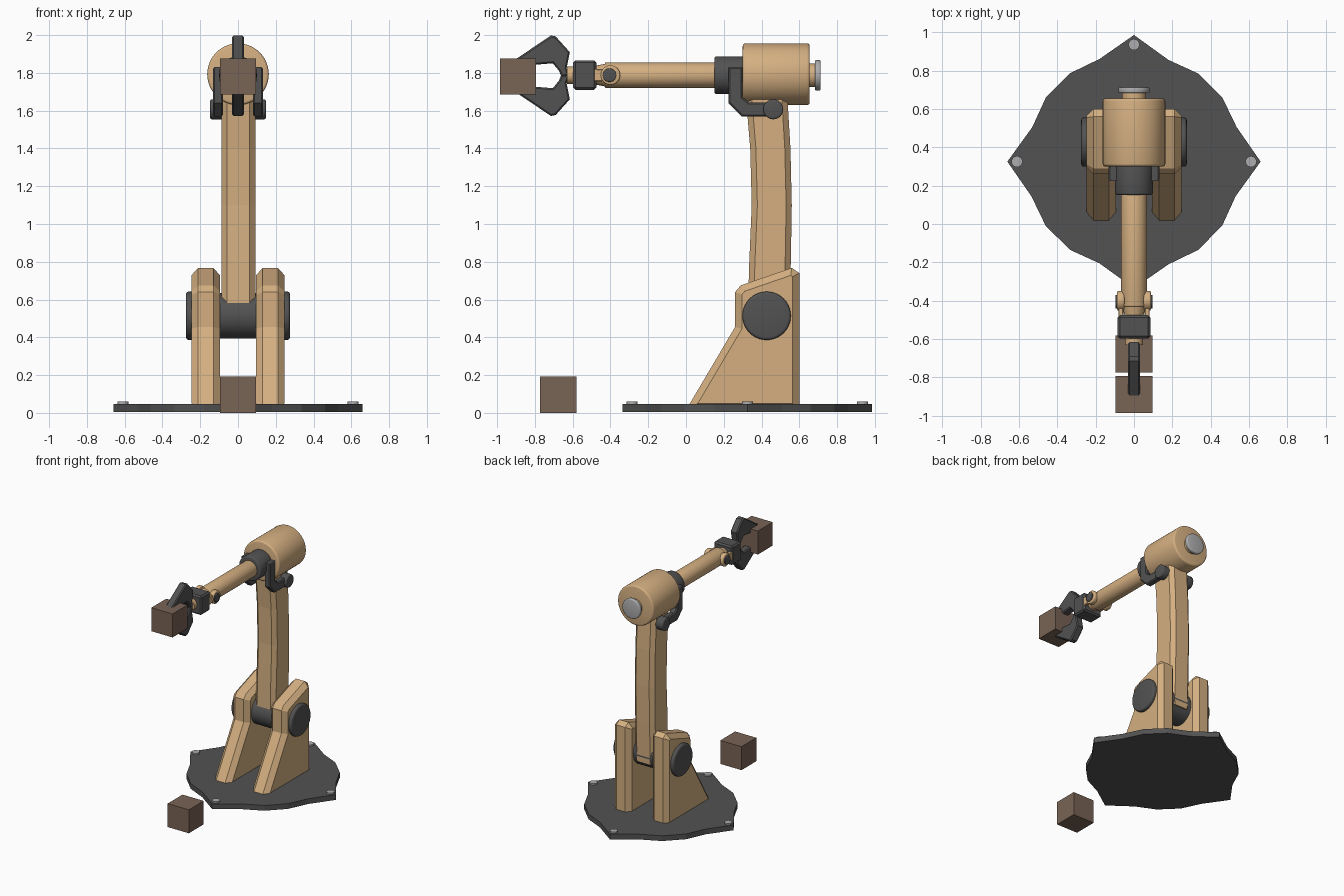
import bpy, bmesh, math
from mathutils import Matrix, Vector

if "Cube" in bpy.data.objects:
    bpy.data.objects.remove(bpy.data.objects["Cube"])


def material(name, rgb):
    m = bpy.data.materials.new(name)
    m.diffuse_color = (*rgb, 1)
    m.use_nodes = True
    m.node_tree.nodes["Principled BSDF"].inputs["Base Color"].default_value = m.diffuse_color
    return m


TAN = material("tan paint", (0.66, 0.43, 0.22))
DARK = material("dark grey", (0.085, 0.085, 0.085))
STEEL = material("light steel", (0.42, 0.42, 0.43))
BROWN = material("brown", (0.19, 0.125, 0.09))


def finish(name, bm, mat, mirror=None, smooth=False):
    bmesh.ops.recalc_face_normals(bm, faces=bm.faces[:])
    me = bpy.data.meshes.new(name)
    bm.to_mesh(me)
    bm.free()
    me.materials.append(mat)
    ob = bpy.data.objects.new(name, me)
    bpy.context.collection.objects.link(ob)
    if mirror:
        mod = ob.modifiers.new("mirror", "MIRROR")
        mod.use_axis = [a == mirror for a in "xyz"]
    if smooth:
        bpy.ops.object.select_all(action="DESELECT")
        ob.select_set(True)
        bpy.context.view_layer.objects.active = ob
        bpy.ops.object.shade_smooth_by_angle(angle=math.radians(35))
    return ob


def bevel(bm, edges, width, segments=1):
    bmesh.ops.bevel(bm, geom=list(edges), offset=width, offset_type="OFFSET",
                    segments=segments, profile=0.5, affect="EDGES")


def prism(name, pts, x0, x1, mat, chamfer=0, mirror=None):
    """Side profile of (y, z) points, thickened along x with chamfered rims."""
    bm = bmesh.new()
    face = bm.faces.new([bm.verts.new((x0, y, z)) for y, z in pts])
    new = bmesh.ops.extrude_face_region(bm, geom=[face])["geom"]
    bmesh.ops.translate(bm, vec=(x1 - x0, 0, 0),
                        verts=[g for g in new if isinstance(g, bmesh.types.BMVert)])
    if chamfer:
        bmesh.ops.recalc_face_normals(bm, faces=bm.faces[:])
        rims = [e for e in bm.edges
                if abs(e.verts[0].co.x - e.verts[1].co.x) < 1e-6]
        bevel(bm, rims, chamfer)
    return finish(name, bm, mat, mirror)


def cylinder(name, a, b, r, mat, rim=0, sides=40, r2=None, mirror=None):
    """Round bar from point a to point b with softened rims."""
    a, b = Vector(a), Vector(b)
    d = b - a
    bm = bmesh.new()
    rot = Vector((0, 0, 1)).rotation_difference(d).to_matrix().to_4x4()
    bmesh.ops.create_cone(bm, cap_ends=True, segments=sides, radius1=r,
                          radius2=r if r2 is None else r2, depth=d.length,
                          matrix=Matrix.Translation((a + b) / 2) @ rot)
    if rim:
        bevel(bm, {e for f in bm.faces if len(f.verts) > 4 for e in f.edges}, rim, 3)
    return finish(name, bm, mat, mirror, smooth=True)


def box(name, lo, hi, mat, chamfer=0):
    lo, hi = Vector(lo), Vector(hi)
    bm = bmesh.new()
    bmesh.ops.create_cube(bm, size=1, matrix=Matrix.Translation((lo + hi) / 2)
                          @ Matrix.Diagonal((*(hi - lo), 1)))
    if chamfer:
        bevel(bm, bm.edges[:], chamfer)
    return finish(name, bm, mat)


# Base plate: one quarter of the outline turned four times
CY = 0.325
quarter = [(0.66, 0), (0.535, 0.18), (0.46, 0.335), (0.333, 0.46), (0.18, 0.53)]
bm = bmesh.new()
ring = []
for k in range(4):
    turn = Matrix.Rotation(k * math.pi / 2, 3, "Z")
    for x, y in quarter:
        ring.append(bm.verts.new(turn @ Vector((x, y, 0.005)) + Vector((0, CY, 0))))
plate = bm.faces.new(ring)
new = bmesh.ops.extrude_face_region(bm, geom=[plate])["geom"]
bmesh.ops.translate(bm, vec=(0, 0, 0.043),
                    verts=[g for g in new if isinstance(g, bmesh.types.BMVert)])
finish("base_plate", bm, DARK)

# Plate bolts
for k in range(4):
    x, y = 0.61 * math.cos(k * math.pi / 2), CY + 0.61 * math.sin(k * math.pi / 2)
    cylinder(f"base_bolt_{k + 1}", (x, y, 0.03), (x, y, 0.06), 0.029, STEEL, sides=16)

# Shoulder supports and pivot
prism("shoulder_support", [(0.0, 0.015), (0.26, 0.455), (0.26, 0.64), (0.29, 0.675),
                           (0.56, 0.768), (0.60, 0.74), (0.60, 0.015)],
      0.095, 0.247, TAN, 0.036, "x")
cylinder("shoulder_axle", (-0.24, 0.427, 0.514), (0.24, 0.427, 0.514), 0.12, DARK)
cylinder("shoulder_cap", (0.23, 0.427, 0.514), (0.275, 0.427, 0.514), 0.128, DARK,
         0.014, mirror="x")

# Gently bowed upright arm
front = [(0.325, 0.46), (0.335, 0.8), (0.348, 1.1), (0.34, 1.4), (0.315, 1.7)]
back = [(0.535, 1.7), (0.553, 1.4), (0.56, 1.1), (0.555, 0.8), (0.545, 0.46)]
prism("upright_arm", front + back, -0.088, 0.092, TAN, 0.03)

# Elbow housing with rear knob
Z = 1.788
cylinder("elbow_housing", (0, 0.30, 1.793), (0, 0.655, 1.793), 0.163, TAN, 0.014, 48)
cylinder("knob_neck", (0, 0.64, Z), (0, 0.69, Z), 0.062, TAN)
cylinder("rear_knob", (0, 0.682, Z), (0, 0.713, Z), 0.081, STEEL, 0.008)
cylinder("elbow_collar", (0, 0.15, Z), (0, 0.32, Z), 0.10, DARK, 0.012)

# Elbow hinge plates and pins
prism("elbow_hinge_plate", [(0.225, 1.83), (0.225, 1.64), (0.295, 1.57), (0.45, 1.57),
                            (0.46, 1.642), (0.335, 1.642), (0.30, 1.67), (0.30, 1.83)],
      0.08, 0.132, DARK, 0.008, "x")
cylinder("elbow_pin", (0.07, 0.462, 1.607), (0.148, 0.462, 1.607), 0.053, DARK,
         0.01, 24, mirror="x")

# Forearm and wrist
cylinder("forearm", (0, 0.17, Z), (0, -0.43, Z), 0.067, TAN, 0.006)
cylinder("forearm_tip", (0, -0.42, Z), (0, -0.50, Z), 0.062, TAN, r2=0.045)
cylinder("wrist_lug", (0.05, -0.40, Z), (0.088, -0.40, Z), 0.052, TAN, 0.008, 24,
         mirror="x")
cylinder("wrist_pin", (0.06, -0.405, Z), (0.097, -0.405, Z), 0.036, DARK, 0.005, 24,
         mirror="x")
prism("wrist_link", [(-0.40, Z - 0.03), (-0.40, Z + 0.03), (-0.50, Z + 0.035),
                     (-0.50, Z - 0.035)], 0.055, 0.082, TAN, 0.005, "x")
box("wrist_block", (-0.085, -0.597, 1.71), (0.085, -0.475, 1.866), DARK, 0.012)
cylinder("gripper_neck", (0, -0.63, Z), (0, -0.58, Z), 0.046, TAN, sides=24)

# Two gripper jaws, reflected about the forearm axis
jaw = [(-0.925, 0.05), (-0.92, 0.075), (-0.715, 0.213), (-0.69, 0.208), (-0.615, 0.125),
       (-0.632, 0.04), (-0.618, 0.0), (-0.66, -0.005), (-0.672, 0.025),
       (-0.705, 0.066), (-0.80, 0.058)]
for name, s in (("upper_jaw", 1), ("lower_jaw", -1)):
    prism(name, [(y, 1.785 + s * h) for y, h in jaw], -0.031, 0.031, DARK, 0.008)

# Gripped cube and cube on the floor
box("held_cube", (-0.096, -0.985, 1.685), (0.096, -0.793, 1.877), BROWN)
box("floor_cube", (-0.096, -0.773, 0.0), (0.096, -0.581, 0.192), BROWN)
